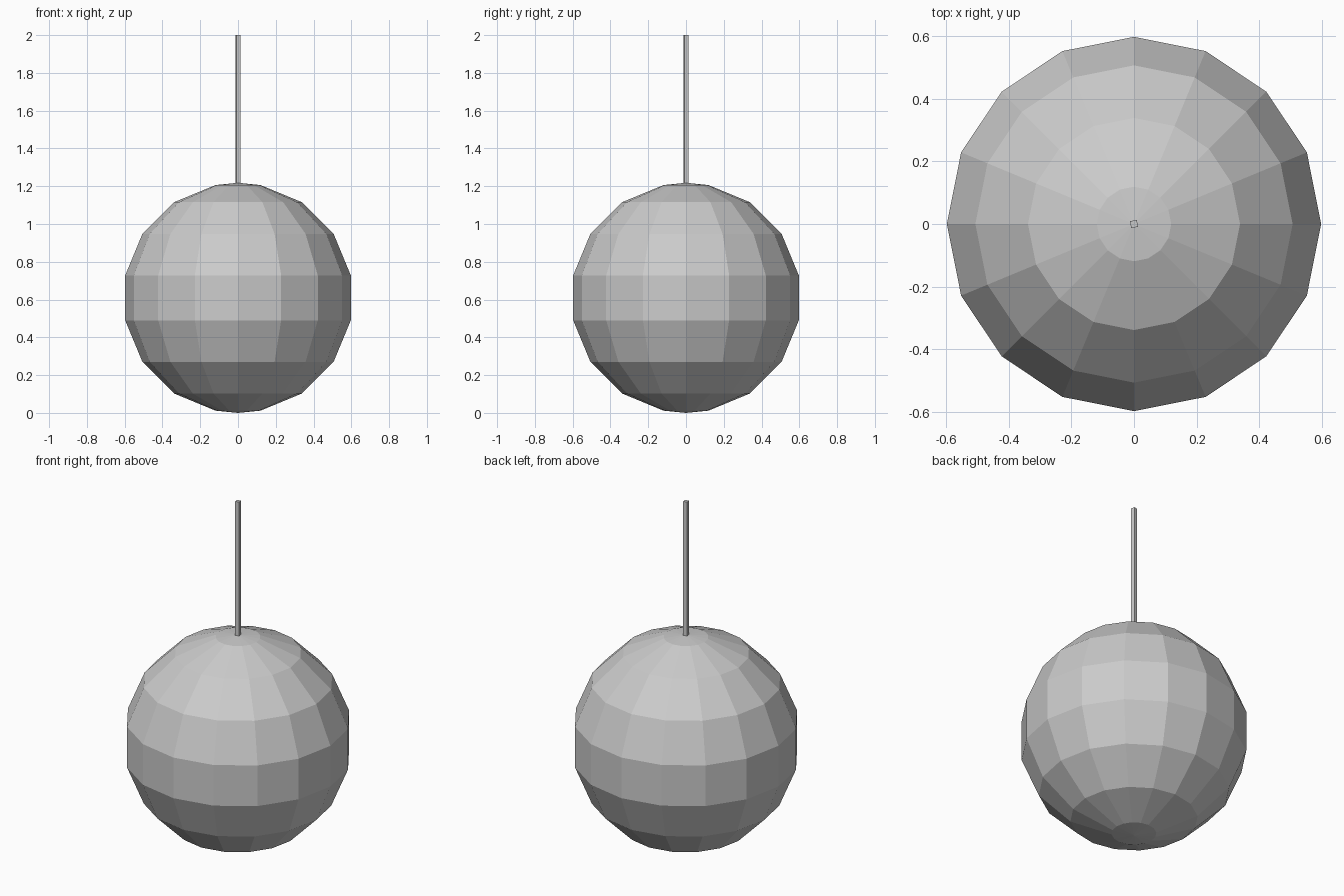
import bpy, bmesh
from math import sin, cos, pi, radians
from mathutils import Matrix

if "Cube" in bpy.data.objects:
    bpy.data.objects.remove(bpy.data.objects["Cube"])

R, SIDES = 0.609, 16


def add_object(name, bm):
    bmesh.ops.recalc_face_normals(bm, faces=bm.faces)
    mesh = bpy.data.meshes.new(name)
    bm.to_mesh(mesh)
    bm.free()
    obj = bpy.data.objects.new(name, mesh)
    bpy.context.collection.objects.link(obj)
    return obj


# Faceted globe: half profile with shallow pole caps, spun round z
bm = bmesh.new()
angles = [0] + [radians(11.25 + 22.5 * i) for i in range(8)] + [pi]
verts = [bm.verts.new((R * sin(a), 0, R - R * cos(a))) for a in angles]
edges = [bm.edges.new(pair) for pair in zip(verts, verts[1:])]
bmesh.ops.spin(bm, geom=verts + edges, cent=(0, 0, 0), axis=(0, 0, 1),
               angle=2 * pi, steps=SIDES)
bmesh.ops.remove_doubles(bm, verts=bm.verts, dist=0.0005)
add_object("globe", bm)

# Thin square hanging rod, slightly turned about its axis
bottom, top, side = 1.20, 2.0, 0.022
bm = bmesh.new()
bmesh.ops.create_cube(bm, size=1, matrix=(
    Matrix.Translation((0, 0, (bottom + top) / 2))
    @ Matrix.Rotation(radians(10), 4, 'Z')
    @ Matrix.Diagonal((side, side, top - bottom, 1))))
add_object("hanging_rod", bm)
